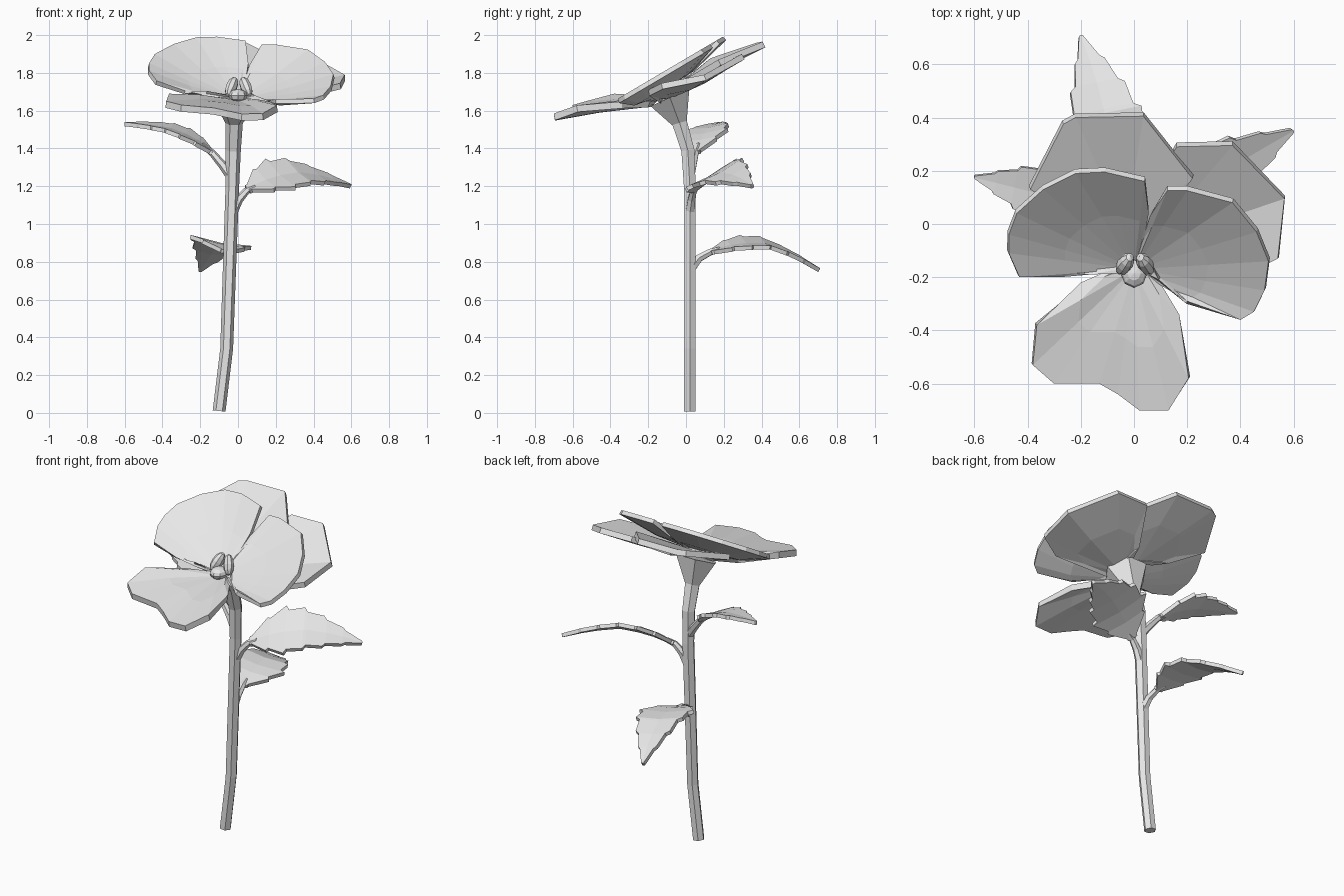
import bpy, math
from mathutils import Vector

if "Cube" in bpy.data.objects:
    bpy.data.objects.remove(bpy.data.objects["Cube"], do_unlink=True)

GREY = (0.8, 0.8, 0.8, 1)
mat = bpy.data.materials.new("pale_grey")
mat.use_nodes = True
mat.diffuse_color = GREY
mat.node_tree.nodes["Principled BSDF"].inputs["Base Color"].default_value = GREY


def make(name, verts, faces, thickness=0):
    me = bpy.data.meshes.new(name)
    me.from_pydata(verts, [], faces)
    me.materials.append(mat)
    ob = bpy.data.objects.new(name, me)
    bpy.context.collection.objects.link(ob)
    if thickness:
        # Sheets face up and gain their thickness underneath
        if sum(p.normal.z * p.area for p in me.polygons) < 0:
            me.flip_normals()
        mod = ob.modifiers.new("thickness", "SOLIDIFY")
        mod.thickness = thickness
        mod.offset = -1
    return ob


def tube(name, rings, sides=6):
    """Rings are (centre, radius, axis)."""
    verts, faces = [], []
    for centre, radius, axis in rings:
        turn = Vector((0, 0, 1)).rotation_difference(Vector(axis))
        for k in range(sides):
            a = math.tau * k / sides
            verts.append(Vector(centre) + turn @ Vector((radius * math.cos(a), radius * math.sin(a), 0)))
    for r in range(len(rings) - 1):
        for k in range(sides):
            n = (k + 1) % sides
            faces.append((r * sides + k, r * sides + n, (r + 1) * sides + n, (r + 1) * sides + k))
    faces.append(tuple(reversed(range(sides))))
    faces.append(tuple(range((len(rings) - 1) * sides, len(rings) * sides)))
    return make(name, verts, faces)


def petal(name, root, rim, thickness, sag=0.0):
    """Faceted sheet fanning out from the root to its rim."""
    root, rim = Vector(root), [Vector(p) for p in rim]
    n = len(rim)
    mid = [root.lerp(p, 0.55) + Vector((0, 0, sag)) for p in rim]
    faces = []
    for k in range(n):
        m = (k + 1) % n
        faces += [(0, 1 + k, 1 + m), (1 + k, 1 + n + k, 1 + n + m, 1 + m)]
    return make(name, [root] + mid + rim, faces, thickness)


def sample(points, t):
    f = t * (len(points) - 1)
    i = min(int(f), len(points) - 2)
    return points[i].lerp(points[i + 1], f - i)


def leaf(name, spine, side, width, teeth=6):
    """Sawtooth-edged blade along a spine, with a slightly folded midrib."""
    spine, side = [Vector(p) for p in spine], Vector(side).normalized()
    rows = [(0, 0.18)]
    for k in range(teeth):
        for t, scale in (((k + 0.12) / teeth, 0.9), ((k + 0.97) / teeth, 1.08)):
            w = min(1, t / 0.3) ** 0.6 * (1 - max(0, (t - 0.3) / 0.7) ** 1.5)
            rows.append((t, max(w * scale, 0.18 if t < 0.3 else 0.05)))
    rows.append((1, 0.02))
    verts, faces = [], []
    for t, w in rows:
        c = sample(spine, t)
        lift = Vector((0, 0, 0.08 * width * w))
        verts += [c - side * width * w + lift, c, c + side * width * w + lift]
    for r in range(len(rows) - 1):
        a = r * 3
        faces += [(a, a + 1, a + 4, a + 3), (a + 1, a + 2, a + 5, a + 4)]
    return make(name, verts, faces, 0.022)


def stalk(name, points):
    pts = [Vector(p) for p in points]
    tube(name, [(p, 0.027 - 0.004 * i, pts[min(i + 1, len(pts) - 1)] - pts[max(i - 1, 0)])
                for i, p in enumerate(pts)])


# Stem and the tilted funnel under the flower
UP = (0, 0, 1)
tube("stem", [((-0.10, 0.02, 0.01), 0.034, (0.1, 0, 1)), ((-0.06, 0.02, 0.34), 0.034, UP),
              ((-0.03, 0.02, 1.2), 0.036, UP), ((-0.025, 0.01, 1.39), 0.04, (0, -0.15, 1)),
              ((-0.02, -0.035, 1.54), 0.046, (0, -0.3, 1))])
tube("flower_base", [((-0.02, -0.035, 1.535), 0.047, (0, -0.3, 1)),
                     ((-0.01, -0.085, 1.67), 0.13, (0, -0.45, 1))])

# Leaves with their stalks
stalk("right_leaf_stalk", [(-0.035, 0.02, 1.25), (-0.08, 0.035, 1.31), (-0.135, 0.05, 1.375), (-0.19, 0.065, 1.42)])
leaf("right_leaf", [(-0.13, 0.05, 1.385), (-0.24, 0.085, 1.465), (-0.36, 0.115, 1.51), (-0.48, 0.145, 1.53),
                    (-0.6, 0.175, 1.54)], (0.2, 1, 0.15), 0.12)
stalk("left_leaf_stalk", [(-0.03, 0.02, 1.06), (0.005, 0.03, 1.13), (0.045, 0.04, 1.175), (0.09, 0.055, 1.195)])
leaf("left_leaf", [(0.05, 0.04, 1.19), (0.18, 0.11, 1.25), (0.32, 0.185, 1.275), (0.46, 0.27, 1.255),
                   (0.6, 0.35, 1.21)], (-0.45, 0.75, 0.42), 0.16)
stalk("back_leaf_stalk", [(-0.045, 0.02, 0.755), (-0.05, 0.07, 0.82), (-0.06, 0.13, 0.852), (-0.07, 0.18, 0.865)])
leaf("back_leaf", [(-0.06, 0.13, 0.86), (-0.08, 0.27, 0.9), (-0.11, 0.42, 0.9), (-0.15, 0.57, 0.845),
                   (-0.2, 0.71, 0.765)], (-1, -0.2, 0.18), 0.155)


# Upper side petals share one sloping rim and dip to the flower centre
def slope(points):
    return [(x, y, 1.67 + 0.59 * (y + 0.35)) for x, y in points]


petal("right_petal", (0, -0.17, 1.66), [(-0.06, -0.165, 1.668), (-0.17, -0.18, 1.682), (-0.28, -0.2, 1.705)] + slope([
    (-0.43, -0.2), (-0.47, -0.11), (-0.47, -0.04), (-0.44, 0.04),
    (-0.34, 0.13), (-0.22, 0.19), (-0.11, 0.195), (0.04, 0.16)]) + [(0.055, 0.04, 1.85), (0.03, -0.1, 1.71)],
    0.025, -0.01)
petal("left_petal", (0, -0.17, 1.66), [(0.02, -0.08, 1.71), (0.06, 0.03, 1.84)] + slope([
    (0.125, 0.125), (0.2, 0.125), (0.37, 0.08), (0.46, -0.03), (0.505, -0.14), (0.49, -0.25),
    (0.45, -0.33), (0.4, -0.36)]) + [(0.2, -0.29, 1.66), (0.1, -0.2, 1.658)], 0.025, -0.01)

# Front petal with its notched lip
petal("front_petal", (0, -0.17, 1.655), [
    (0.08, -0.19, 1.648), (0.17, -0.34, 1.648), (0.205, -0.58, 1.628), (0.13, -0.7, 1.585), (0.02, -0.7, 1.583),
    (-0.06, -0.64, 1.6), (-0.13, -0.6, 1.615), (-0.3, -0.6, 1.63), (-0.38, -0.53, 1.65),
    (-0.365, -0.38, 1.69), (-0.2, -0.22, 1.668), (-0.04, -0.15, 1.655)], 0.036, 0.01)

# Broad petals behind
petal("back_right_petal", (-0.03, -0.02, 1.75), [
    (0.06, -0.04, 1.745), (0.22, 0.17, 1.87), (0.035, 0.405, 1.965), (-0.22, 0.4, 1.965), (-0.265, 0.375, 1.96),
    (-0.39, 0.13, 1.878), (-0.22, 0.02, 1.79)], 0.033)
petal("back_left_petal", (0.05, -0.08, 1.68), [
    (0.08, -0.14, 1.67), (0.4, -0.2, 1.71), (0.54, -0.13, 1.745), (0.565, 0.095, 1.79), (0.37, 0.295, 1.9),
    (0.16, 0.29, 1.9), (0.04, 0.08, 1.77)], 0.032)


# Flower heart: a low bulb below two leaning lobes
def lobe(name, loc, size, rot=(0, 0, 0)):
    bpy.ops.mesh.primitive_uv_sphere_add(segments=8, ring_count=6, radius=1, location=loc, rotation=rot)
    ob = bpy.context.object
    ob.name, ob.scale = name, size
    ob.data.materials.append(mat)


lobe("heart_bulb", (0, -0.185, 1.68), (0.05, 0.055, 0.034))
for label, s in (("right", -1), ("left", 1)):
    lobe(label + "_heart_lobe", (0.004 + 0.038 * s, -0.15, 1.725), (0.03, 0.035, 0.062),
         (math.radians(-35), math.radians(-8 * s), math.radians(25 * s)))
